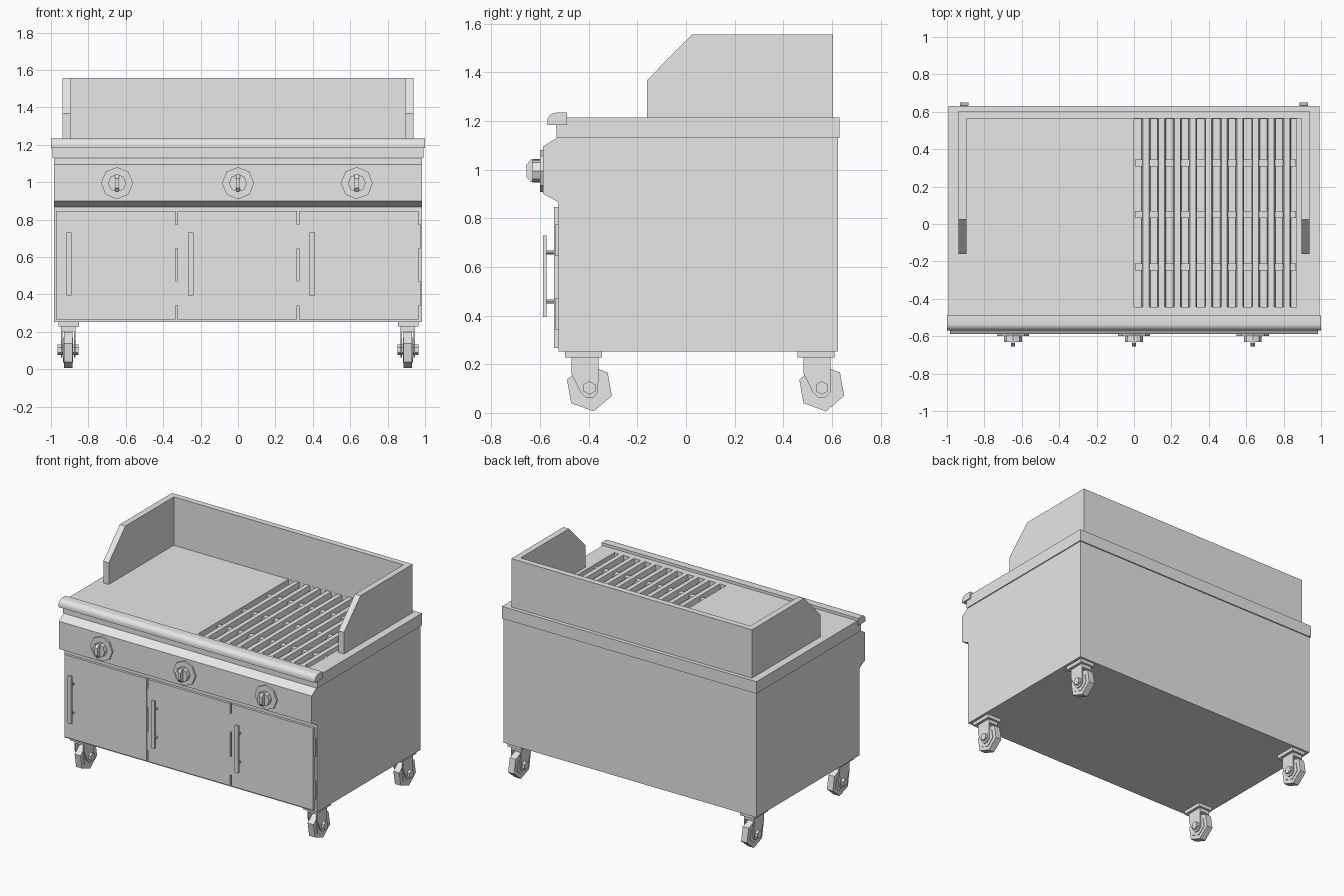
import bpy, bmesh, math
from mathutils import Vector

cube = bpy.data.objects.get("Cube")
if cube:
    bpy.data.objects.remove(cube, do_unlink=True)

steel = bpy.data.materials.new("plain_grey_steel")
steel.use_nodes = True
steel.diffuse_color = (0.8, 0.8, 0.8, 1)
steel.node_tree.nodes["Principled BSDF"].inputs["Base Color"].default_value = (0.8, 0.8, 0.8, 1)


def prism(name, points, start, end, axis="x"):
    """Extrude a 2D profile along an axis: (y, z) for x, (x, z) for y."""
    place = {"x": lambda a, b, t: (t, a, b), "y": lambda a, b, t: (a, t, b)}[axis]
    bm = bmesh.new()
    base = bm.faces.new([bm.verts.new(place(a, b, start)) for a, b in points])
    extruded = bmesh.ops.extrude_face_region(bm, geom=[base])
    move = Vector(place(0, 0, end - start))
    bmesh.ops.translate(bm, vec=move, verts=[g for g in extruded["geom"] if isinstance(g, bmesh.types.BMVert)])
    bmesh.ops.recalc_face_normals(bm, faces=bm.faces)
    mesh = bpy.data.meshes.new(name)
    bm.to_mesh(mesh)
    bm.free()
    mesh.materials.append(steel)
    obj = bpy.data.objects.new(name, mesh)
    bpy.context.collection.objects.link(obj)
    return obj


def box(name, x0, x1, y0, y1, z0, z1):
    return prism(name, [(y0, z0), (y1, z0), (y1, z1), (y0, z1)], x0, x1)


def ring(a, b, radius, sides, phase=0):
    angles = [math.radians(phase) + math.tau * i / sides for i in range(sides)]
    return [(a + radius * math.cos(t), b + radius * math.sin(t)) for t in angles]


# Cabinet and control panel
FRONT = -0.525
box("cabinet", -0.985, 0.985, FRONT, 0.624, 0.253, 1.13)
prism("control_panel", [(FRONT, 0.867), (-0.587, 0.9), (-0.587, 1.095), (-0.532, 1.13), (FRONT, 1.13)],
      -0.985, 0.985)

# Worktop with a recessed grill well
TOP = 1.215
worktop = box("worktop", -0.992, 0.992, -0.533, 0.632, 1.13, TOP)
cutter = box("well_cutter", 0, 0.87, -0.445, 0.562, 1.16, 1.3)
cutter.hide_render = True
cut = worktop.modifiers.new("well", "BOOLEAN")
cut.object = cutter
cut.operation = "DIFFERENCE"
cut.solver = "EXACT"
bpy.context.view_layer.objects.active = worktop
bpy.ops.object.modifier_apply(modifier="well")
bpy.data.objects.remove(cutter, do_unlink=True)

# Rounded front rail
arc = [(-0.535 + 0.035 * math.cos(math.radians(a)), 1.199 + 0.035 * math.sin(math.radians(a)))
       for a in range(180, 89, -15)]
rail = prism("front_rail", [(-0.49, 1.184), (-0.57, 1.184)] + arc + [(-0.49, 1.234)], -1, 1)
bpy.ops.object.select_all(action="DESELECT")
rail.select_set(True)
bpy.context.view_layer.objects.active = rail
bpy.ops.object.shade_smooth_by_angle(angle=math.radians(30))

# Splash guard: back wall and two sloped sides
SPLASH = 1.556
box("splash_back", -0.938, 0.938, 0.563, 0.605, TOP, SPLASH)
side = [(-0.16, TOP), (0.563, TOP), (0.563, SPLASH), (0.025, SPLASH), (-0.16, 1.368)]
for label, x in (("right", -0.938), ("left", 0.895)):
    prism("splash_side_" + label, side, x, x + 0.043)

# Grill bars with sloping flanks, on three cross bars
for i in range(10):
    x = 0.064 + 0.0837 * i
    prism(f"grill_bar_{i + 1}", [(x - 0.023, 1.18), (x + 0.023, 1.18), (x + 0.016, TOP), (x - 0.016, TOP)],
          -0.445, 0.562, "y")
for i, y in enumerate((-0.23, 0.05, 0.327)):
    box(f"grill_cross_bar_{i + 1}", 0.005, 0.866, y - 0.019, y + 0.019, 1.16, 1.197)

# Doors with handles and hinges
for i, x in enumerate((-0.652, -0.002, 0.648)):
    tag = str(i + 1)
    box("door_" + tag, x - 0.321, x + 0.318, -0.542, FRONT, 0.267, 0.846)
    hx = x - 0.251
    box("handle_" + tag, hx - 0.014, hx + 0.014, -0.587, -0.573, 0.395, 0.73)
    for z in (0.458, 0.66):
        prism("handle_post_" + tag, ring(hx, z, 0.008, 8), -0.575, -0.54, "y")
    for z in (0.342, 0.645):
        box("hinge_" + tag, x + 0.318, x + 0.328, -0.538, FRONT, z, z + 0.13)

# Control knobs: plate, body and grip
for i, x in enumerate((-0.647, 0, 0.635)):
    tag = str(i + 1)
    z = 0.995
    prism("knob_plate_" + tag, ring(x, z, 0.086, 8), -0.6, -0.587, "y")
    prism("knob_body_" + tag, ring(x, z, 0.048, 8), -0.63, -0.6, "y")
    grip = [(-0.6, z - 0.046), (-0.638, z - 0.046), (-0.655, z - 0.025),
            (-0.655, z + 0.025), (-0.638, z + 0.046), (-0.6, z + 0.046)]
    prism("knob_grip_" + tag, grip, x - 0.011, x + 0.011)


# Casters: mounting plate, fork, hexagonal wheel and axle
def caster(tag, x, y):
    hub = 0.103
    box("caster_plate_" + tag, x - 0.052, x + 0.058, y - 0.1, y + 0.052, 0.228, 0.253)
    box("caster_bridge_" + tag, x - 0.037, x + 0.037, y - 0.074, y + 0.037, 0.203, 0.228)
    fork = [(y - 0.074, 0.228), (y + 0.037, 0.228), (y + 0.036, 0.085), (y + 0.016, 0.064),
            (y - 0.016, 0.064), (y - 0.036, 0.085), (y - 0.074, 0.16)]
    for s in (-1, 1):
        prism("caster_fork_" + tag, fork, x + s * 0.03, x + s * 0.038)
    prism("caster_wheel_" + tag, ring(y, hub, 0.098, 6, -80), x - 0.023, x + 0.023)
    prism("caster_rim_" + tag, ring(y, hub, 0.067, 6, -80), x - 0.027, x + 0.027)
    prism("caster_axle_" + tag, ring(y, hub, 0.028, 6, 30), x - 0.056, x + 0.056)


for side_name, x in (("right", -0.908), ("left", 0.908)):
    for end_name, y in (("front", -0.397), ("back", 0.558)):
        caster(end_name + "_" + side_name, x, y)
